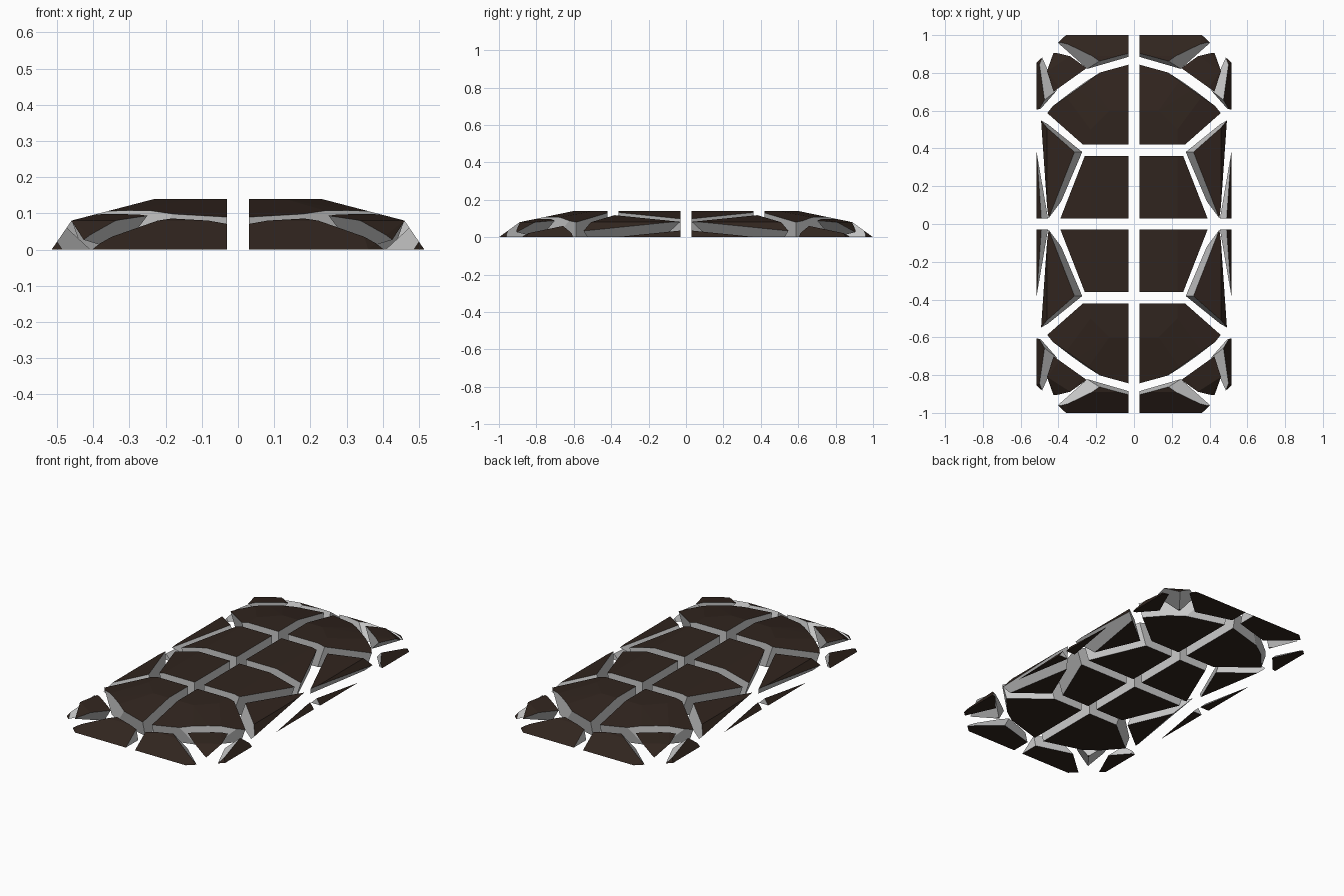
import bpy, bmesh
from mathutils import Vector

if "Cube" in bpy.data.objects:
    bpy.data.objects.remove(bpy.data.objects["Cube"])

HALF_GAP = 0.03

brown = bpy.data.materials.new("dark_brown")
brown.diffuse_color = (0.03, 0.018, 0.013, 1)
brown.use_nodes = True
brown.node_tree.nodes["Principled BSDF"].inputs["Base Color"].default_value = brown.diffuse_color

# Low dome: base, shoulder and top rings (one quarter, mirrored below)
RINGS = [(0.515, 0.855, 0), (0.36, 1.0, 0),
         (0.46, 0.81, 0.08), (0.335, 0.89, 0.08),
         (0.23, 0.50, 0.14), (0.13, 0.60, 0.14)]

# Cell centres of the cracked plates in one quarter
SEEDS = {
    "inner_plate": (0.211, 0.222, 0.10),
    "outer_plate": (0.211, 0.558, 0.10),
    "side_wedge": (0.413, 0.308, 0.03),
    "end_plate": (0.346, 1.023, -0.02),
    "corner_chip": (0.455, 0.900, 0.12),
    "corner_wedge": (0.551, 0.857, -0.02),
    "side_sliver": (0.489, 0.295, -0.046),
}
SIGNS = [(1, 1), (-1, 1), (1, -1), (-1, -1)]


def mirrored(points):
    return [Vector((x * sx, y * sy, z)) for x, y, z in points for sx, sy in SIGNS]


def dome():
    bm = bmesh.new()
    for p in mirrored(RINGS):
        bm.verts.new(p)
    bmesh.ops.convex_hull(bm, input=bm.verts[:])
    bmesh.ops.dissolve_limit(bm, angle_limit=0.01, verts=bm.verts[:], edges=bm.edges[:])
    bmesh.ops.recalc_face_normals(bm, faces=bm.faces[:])
    for f in bm.faces:
        f.material_index = 1      # brown skin, cut walls stay grey
    return bm


def plate(name, seed):
    bm = dome()
    for other in mirrored(SEEDS.values()):
        d = other - seed
        if d.length < 1e-5:
            continue
        n = d.normalized()
        cut = bmesh.ops.bisect_plane(
            bm, geom=bm.verts[:] + bm.edges[:] + bm.faces[:], dist=1e-6,
            plane_co=(seed + other) / 2 - n * HALF_GAP, plane_no=n, clear_outer=True)
        edges = [e for e in cut["geom_cut"]
                 if isinstance(e, bmesh.types.BMEdge) and e.is_boundary]
        if len(edges) > 2:
            for f in bmesh.ops.contextual_create(bm, geom=edges)["faces"]:
                f.material_index = 0
    bmesh.ops.recalc_face_normals(bm, faces=bm.faces[:])
    me = bpy.data.meshes.new(name)
    me.materials.append(None)
    me.materials.append(brown)
    bm.to_mesh(me)
    bm.free()
    ob = bpy.data.objects.new(name, me)
    bpy.context.collection.objects.link(ob)
    m = ob.modifiers.new("mirror", 'MIRROR')
    m.use_axis = (True, True, False)


# Plates, each mirrored to all four quarters
for name, co in SEEDS.items():
    plate(name, Vector(co))
